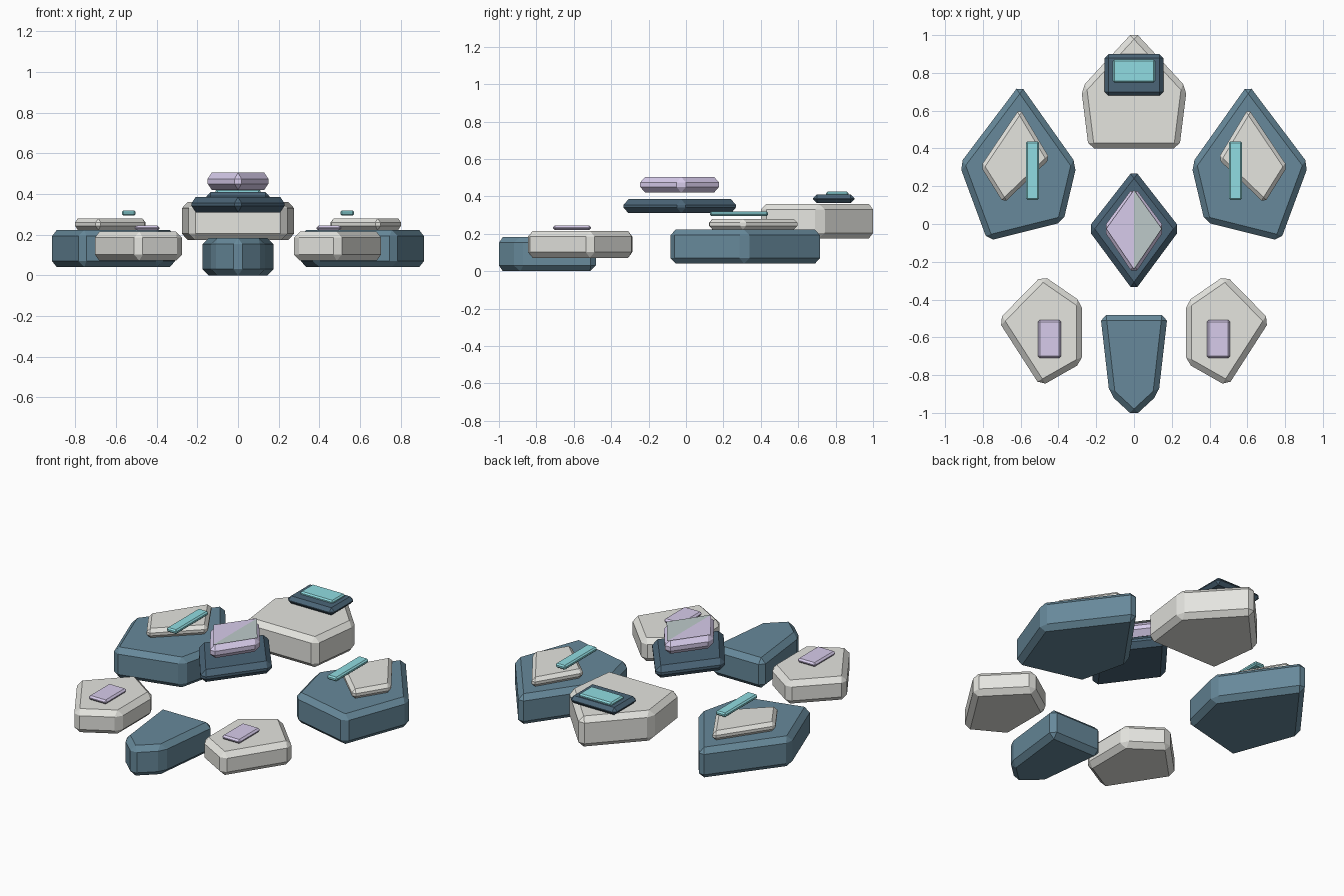
import bpy, bmesh

if "Cube" in bpy.data.objects:
    bpy.data.objects.remove(bpy.data.objects["Cube"])


def material(name, r, g, b):
    m = bpy.data.materials.new(name)
    m.diffuse_color = (r, g, b, 1)
    m.use_nodes = True
    m.node_tree.nodes["Principled BSDF"].inputs["Base Color"].default_value = m.diffuse_color
    return m


BLUE = material("slate_blue", 0.135, 0.25, 0.325)
NAVY = material("navy", 0.07, 0.13, 0.185)
BONE = material("bone_grey", 0.78, 0.78, 0.74)
CYAN = material("cyan", 0.28, 0.72, 0.76)
LILAC = material("lilac", 0.68, 0.60, 0.83)
SAGE = material("sage", 0.51, 0.59, 0.59)


def slab(name, outline, z0, z1, bevel, mat):
    """Extrude an outline from z0 to z1 and chamfer every edge."""
    bm = bmesh.new()
    face = bm.faces.new([bm.verts.new((x, y, z0)) for x, y in outline])
    top = bmesh.ops.extrude_face_region(bm, geom=[face], use_keep_orig=True)["geom"]
    for v in top:
        if isinstance(v, bmesh.types.BMVert):
            v.co.z = z1
    bmesh.ops.recalc_face_normals(bm, faces=bm.faces)
    bmesh.ops.bevel(bm, geom=bm.edges[:], offset=bevel, offset_type='OFFSET',
                    segments=1, profile=0.5, affect='EDGES', clamp_overlap=True)
    bmesh.ops.recalc_face_normals(bm, faces=bm.faces)
    mesh = bpy.data.meshes.new(name)
    bm.to_mesh(mesh)
    bm.free()
    mesh.materials.append(mat)
    obj = bpy.data.objects.new(name, mesh)
    bpy.context.collection.objects.link(obj)
    return obj


def rect(x0, x1, y0, y1):
    return [(x0, y0), (x1, y0), (x1, y1), (x0, y1)]


def pair(name, outline, *args):
    """Right part plus its mirror image on the left."""
    slab("right_" + name, outline, *args)
    slab("left_" + name, [(-x, y) for x, y in outline], *args)


# Rear block with its stacked plates
slab("rear_block", [(0, 1.022), (-0.28, 0.72), (-0.24, 0.40), (0.24, 0.40), (0.28, 0.72)],
     0.175, 0.36, 0.03, BONE)
slab("rear_plate", rect(-0.155, 0.155, 0.68, 0.90), 0.365, 0.41, 0.02, NAVY)
slab("rear_light", rect(-0.11, 0.11, 0.748, 0.87), 0.40, 0.425, 0.008, CYAN)

# Large side blocks with plate and light bar
pair("wing", [(0.604, 0.74), (0.925, 0.315), (0.775, -0.09), (0.375, 0.01), (0.303, 0.315)],
     0.04, 0.223, 0.03, BLUE)
pair("wing_plate", [(0.605, 0.612), (0.812, 0.305), (0.69, 0.11), (0.445, 0.345)],
     0.223, 0.28, 0.02, BONE)
pair("wing_light", rect(0.503, 0.571, 0.128, 0.438), 0.294, 0.32, 0.008, CYAN)

# Small front side blocks with panels
pair("front_block", [(0.485, -0.27), (0.72, -0.51), (0.495, -0.86), (0.275, -0.735), (0.275, -0.415)],
     0.072, 0.215, 0.03, BONE)
pair("front_panel", rect(0.386, 0.508, -0.71, -0.508), 0.22, 0.245, 0.01, LILAC)

# Front keel
slab("keel", [(0.178, -0.482), (-0.178, -0.482), (-0.13, -0.90), (0, -1.02), (0.13, -0.90)],
     0.0, 0.183, 0.03, BLUE)

# Centre diamond stack
slab("centre_base", [(0, 0.29), (0.246, -0.025), (0, -0.358), (-0.246, -0.025)],
     0.31, 0.385, 0.03, NAVY)
slab("centre_gem", [(0, 0.2), (0.166, -0.025), (0, -0.27), (-0.166, -0.025)],
     0.42, 0.505, 0.03, LILAC)

# Thin two-tone sheet on top of the gem
sheet = bpy.data.meshes.new("gem_cover")
sheet.from_pydata([(0, 0.18, 0.508), (0.147, -0.025, 0.508), (0, -0.24, 0.508), (-0.147, -0.025, 0.508)],
                  [], [(0, 3, 2), (0, 2, 1)])
sheet.materials.append(LILAC)
sheet.materials.append(SAGE)
sheet.polygons[1].material_index = 1
bpy.context.collection.objects.link(bpy.data.objects.new("gem_cover", sheet))
